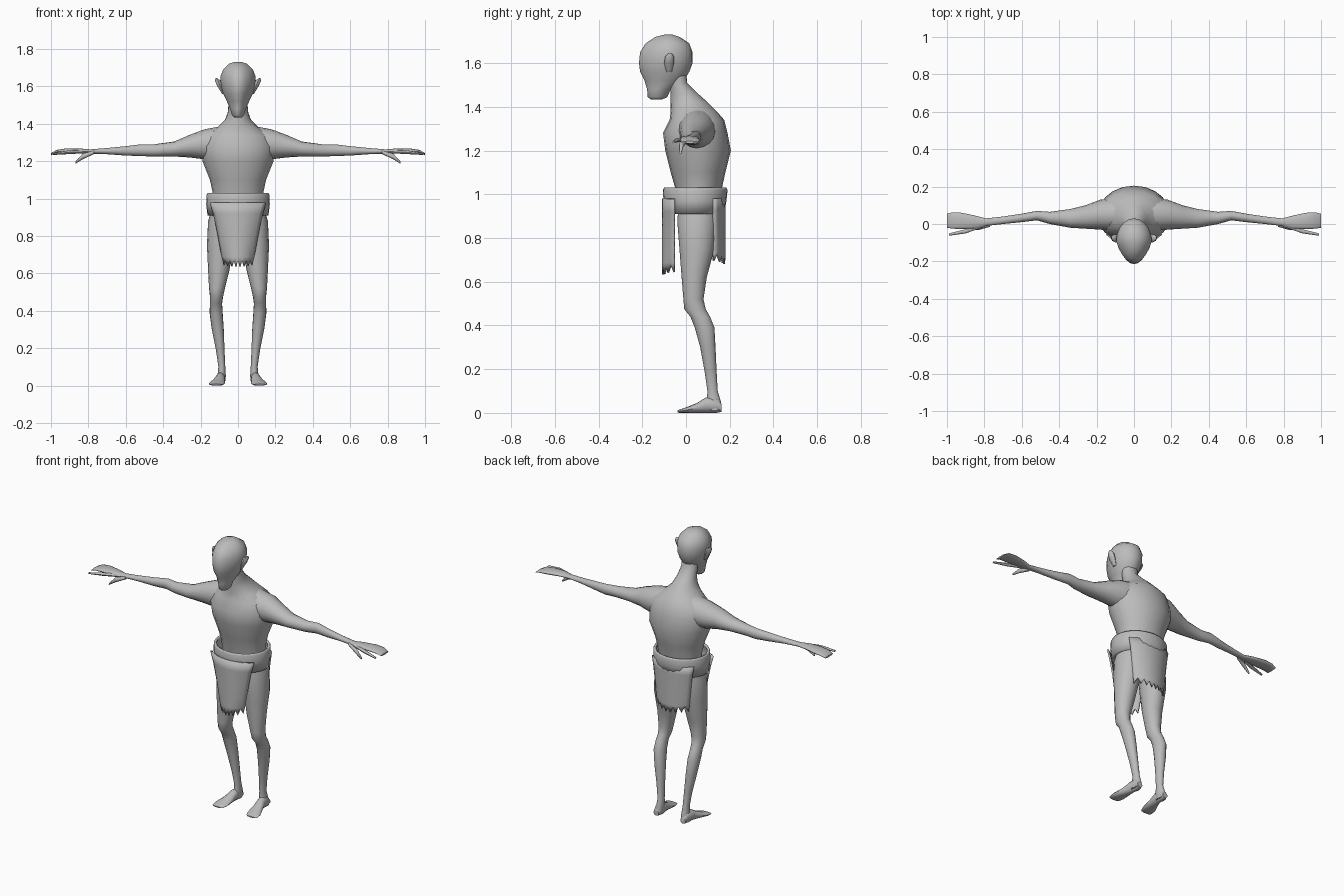
import bpy
import bmesh
from math import cos, sin, pi, sqrt, radians
from mathutils import Vector

if "Cube" in bpy.data.objects:
    bpy.data.objects.remove(bpy.data.objects["Cube"], do_unlink=True)

UNIT = 0.01  # all sizes below are in hundredths

grey = bpy.data.materials.new("plain grey")
grey.use_nodes = True
grey.diffuse_color = (0.5, 0.5, 0.5, 1)
grey.node_tree.nodes["Principled BSDF"].inputs["Base Color"].default_value = grey.diffuse_color


def finish(name, bm, mirror=False, thickness=0, angle=50):
    """Turn a bmesh into a shaded object, optionally mirrored or thickened."""
    bmesh.ops.recalc_face_normals(bm, faces=bm.faces)
    mesh = bpy.data.meshes.new(name)
    bm.to_mesh(mesh)
    bm.free()
    mesh.materials.append(grey)
    obj = bpy.data.objects.new(name, mesh)
    bpy.context.collection.objects.link(obj)
    bpy.ops.object.select_all(action="DESELECT")
    obj.select_set(True)
    bpy.context.view_layer.objects.active = obj
    bpy.ops.object.shade_smooth_by_angle(angle=radians(angle))
    if thickness:
        solid = obj.modifiers.new("thickness", "SOLIDIFY")
        solid.thickness = thickness * UNIT
        solid.offset = -1
    if mirror:
        obj.modifiers.new("other_side", "MIRROR").use_mirror_merge = False
    return obj


def loft(name, axis, rows, sides=16, taper=0, capped=True, **options):
    """Skin oval rings. Each row is: position on axis, then low/high on the two other axes."""
    place = {
        "x": lambda t, a, b: (t, a, b),
        "y": lambda t, a, b: (a, t, b),
        "z": lambda t, a, b: (a, b, t),
    }[axis]
    bm = bmesh.new()
    rings = []
    for t, a_low, a_high, b_low, b_high in rows:
        ring = []
        for i in range(sides):
            angle = 2 * pi * i / sides
            u, v = cos(angle), sin(angle)
            u *= 1 + taper * min(v, 0)
            a = (a_low + a_high) / 2 + u * (a_high - a_low) / 2
            b = (b_low + b_high) / 2 + v * (b_high - b_low) / 2
            ring.append(bm.verts.new(Vector(place(t, a, b)) * UNIT))
        rings.append(ring)
    for low, high in zip(rings, rings[1:]):
        for i in range(sides):
            j = (i + 1) % sides
            bm.faces.new((low[i], low[j], high[j], high[i]))
    if capped:
        bm.faces.new(rings[0])
        bm.faces.new(rings[-1])
    return finish(name, bm, **options)


def centred(rows):
    """Expand rows of height, half width, front, back into symmetric rings."""
    return [(z, -w, w, front, back) for z, w, front, back in rows]


# Stooped trunk, running up into the neck
loft("torso", "z", centred([
    (86, 11, -2, 12),
    (95, 13, -4, 15),
    (103, 13.5, -5, 16.5),
    (110, 15, -7, 18),
    (120, 19, -9.5, 20.5),
    (128, 19.5, -10.5, 19),
    (134, 17, -7.5, 17.5),
    (138, 11, -7, 14),
    (142, 7, -7, 10),
    (146, 5.5, -7, 5.5),
    (151, 5, -7.5, 0.5),
    (157, 5, -9, 0),
]), sides=20)

# Bald head, narrowing towards the face and chin
loft("head", "z", centred([
    (143.3, 2, -16, -11),
    (144.5, 3.2, -17.5, -8.5),
    (148, 4.2, -17.8, -7),
    (152, 6, -19, -1),
    (156, 8, -21, 1.5),
    (160, 9, -21.5, 3),
    (165, 9.5, -21, 3),
    (169, 8, -18.5, 1.5),
    (172, 5, -14, -3),
    (173, 2, -10, -6),
]), sides=20, taper=0.25)

loft("ears", "z", [
    (156, 7, 8.5, -9, -6.5),
    (160, 8, 11, -10, -5.5),
    (163, 9, 12.3, -9.5, -5.5),
    (164.5, 11.5, 12, -8, -6.5),
], sides=8, mirror=True)

# Outstretched arm, ending in a flat hand
loft("arms", "x", [
    (10, -4, 14, 119, 138.5),
    (18, -3, 13, 121, 137),
    (26, -2.5, 10, 122, 134),
    (34, -2, 8, 122.5, 130.5),
    (45, 0, 6.5, 122.5, 129),
    (52, 2, 7, 122.7, 129),
    (60, 1, 5.5, 123, 128),
    (70, 0, 4, 123.7, 127),
    (79, -1, 3, 124, 126.3),
    (85, -2.5, 4.5, 124.3, 126.8),
    (92, -2.7, 6, 124, 126.8),
    (97, -2.5, 6.2, 124, 126),
    (100, -2, 5.5, 123.3, 124.3),
], mirror=True)

loft("index_fingers", "x", [
    (80, -1.5, 1, 124.3, 126),
    (90, -5, -2.8, 123.8, 125.8),
    (99, -6.3, -5, 123.3, 124.3),
], sides=8, mirror=True)

loft("thumbs", "x", [
    (77, -1.5, 1, 123.8, 125.8),
    (83, -3.2, -1, 121, 124),
    (87, -3.2, -2, 118.5, 119.8),
], sides=8, mirror=True)

# Thin bent leg with a bony knee
loft("legs", "z", [
    (98, 1, 13, -3, 14),
    (88, 1.5, 16, -4, 14),
    (75, 2.5, 16.6, -3, 13),
    (62, 4.5, 16, -2, 9.5),
    (52, 7, 15.5, -1.2, 8),
    (47.5, 8, 15, -0.8, 9),
    (44, 8.5, 15, 2, 11),
    (39, 8.2, 15.2, 4, 13),
    (30, 7.6, 14, 6.5, 13.5),
    (19, 7.2, 11.8, 8.5, 14),
    (10, 6.8, 10.5, 9.8, 14.5),
    (5, 6.5, 11, 9.5, 16),
    (1, 7, 11.5, 9, 16.3),
], mirror=True)

loft("feet", "y", [
    (16.3, 7.5, 11, 0.5, 4),
    (14, 6.8, 11.5, 0, 7),
    (9, 7, 12, 0, 7),
    (5, 7, 13.5, 0, 4.5),
    (0, 7, 15.5, 0, 2.5),
    (-3, 8, 15.5, 0, 1.5),
    (-4, 9, 14.5, 0.3, 1),
], sides=12, mirror=True)

# Rolled waistband of the loincloth
loft("waistband", "z", centred([
    (91, 16.3, -9.5, 17.5),
    (97, 17, -10.3, 18.5),
    (102, 16.8, -10.6, 19),
    (103, 16.3, -10, 18.4),
]), sides=28, capped=False, thickness=1.5)


def flap(name, side, hem, top_width, hem_width):
    """Hanging cloth curved round the hips, with a ragged hem."""
    columns, levels, top = 14, 6, 98
    bm = bmesh.new()
    grid = []
    for level in range(levels + 1):
        down = level / levels
        width = top_width + (hem_width - top_width) * down ** 0.8
        row = []
        for column in range(columns + 1):
            u = 2 * column / columns - 1
            x = u * width
            y = 4 + side * 14 * sqrt(1 - (u / 1.3) ** 2)
            z = top + (hem - top) * down
            if level == levels:
                z += 3.5 * (column % 2) + 1.5 * abs(u)
            row.append(bm.verts.new(Vector((x, y, z)) * UNIT))
        grid.append(row)
    for upper, lower in zip(grid, grid[1:]):
        for i in range(columns):
            bm.faces.new((upper[i], upper[i + 1], lower[i + 1], lower[i]))
    finish(name, bm, thickness=1)


flap("front_flap", -1, 63, 14.5, 7)
flap("back_flap", 1, 68, 14.5, 11)
